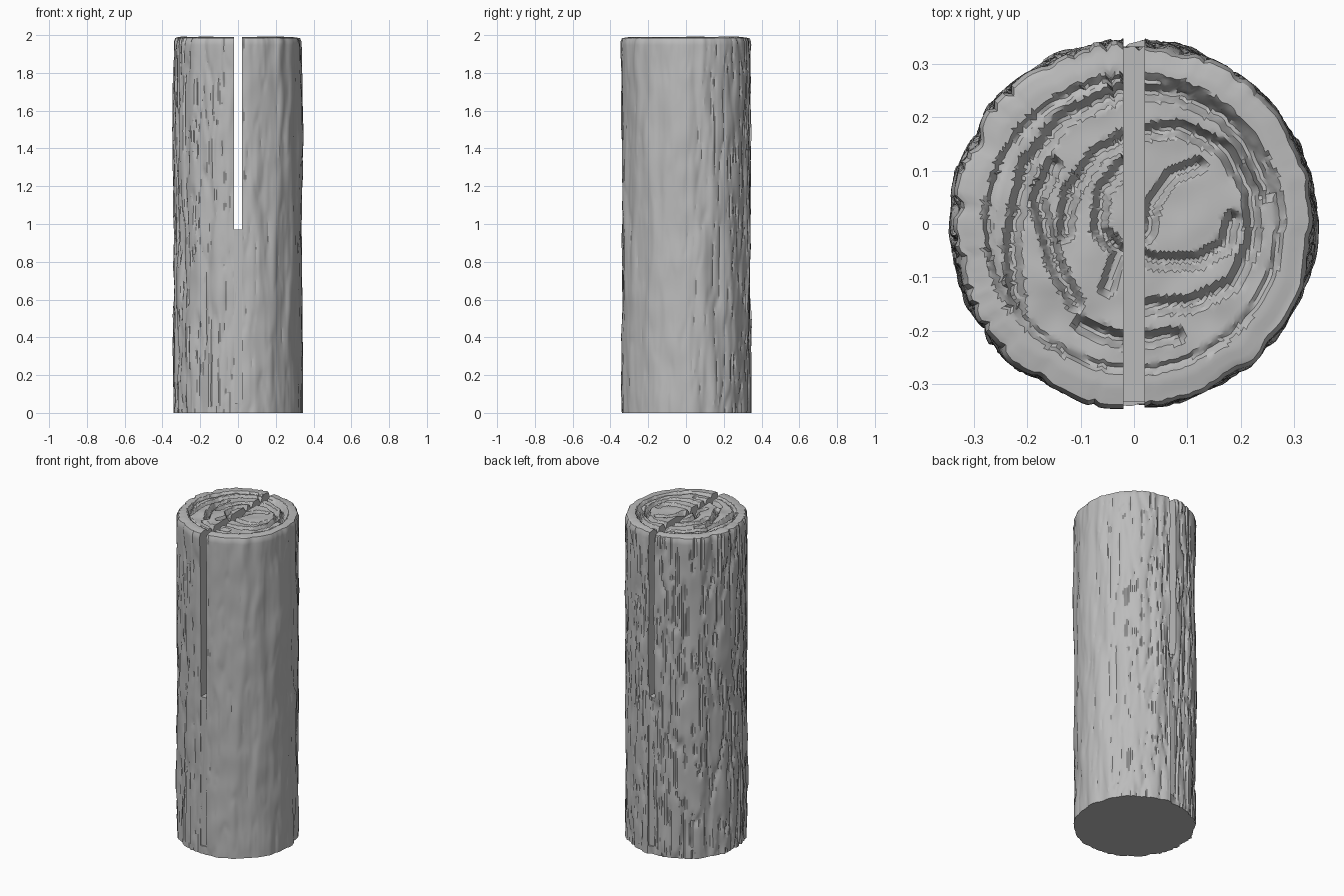
import bpy, bmesh, math
from mathutils import Vector, noise
from mathutils.geometry import intersect_point_line

cube = bpy.data.objects.get("Cube")
if cube:
    bpy.data.objects.remove(cube, do_unlink=True)

SEGS, ROWS, RINGS = 200, 110, 48
RADIUS, TOP = 0.338, 1.99

# Carved growth-ring grooves on the cut end, as paths
GROOVES = [[Vector((x, y, 0)) for x, y in path] for path in (
    [(-.22, -.17), (-.23, -.03), (-.2, .11), (-.13, .2), (-.02, .25), (.08, .245), (.17, .2), (.22, .13), (.25, .06)],
    [(-.13, -.02), (-.12, .06), (-.07, .13), (0, .17), (.09, .18), (.17, .14), (.22, .06), (.225, -.03),
     (.19, -.11), (.11, -.15), (.02, -.155)],
    [(-.15, .11), (-.18, .05), (-.15, -.07), (-.11, -.15)],
    [(-.1, -.19), (-.02, -.22), (.08, -.21)],
    [(-.02, .11), (-.06, .06), (-.065, -.01), (-.03, -.05), (.04, -.07), (.12, -.07), (.17, -.04), (.185, .01)],
    [(.12, .11), (.07, .09), (.035, .04), (.025, -.02)],
    [(-.05, -.12), (-.03, -.06)],
)]


def path_distance(p, path):
    best = 1.0
    for a, b in zip(path, path[1:]):
        q, t = intersect_point_line(p, a, b)
        q = a if t < 0 else b if t > 1 else q
        best = min(best, (p - q).length)
    return best


def bark_radius(angle, z):
    """Long upright plates of bark with deep narrow fissures."""
    c, s = math.cos(angle), math.sin(angle)
    wander = 0.35 * noise.noise(Vector((c * 3, s * 3, z * 4)))
    plate = noise.noise(Vector((c * 5 + wander, s * 5 + wander, z * 1.7)))
    crack = noise.noise(Vector((c * 9 + wander, s * 9 - wander, z * 2.2 + 7)))
    lump = noise.noise(Vector((c * 4, s * 4, z * 7 + 3)))
    rough = 0.6 + 0.4 * math.cos(angle - 2.6)
    fissure = max(0.0, 1 - abs(crack) * 6)
    r = RADIUS + 0.013 * plate + 0.004 * lump + rough * (0.006 - 0.014 * fissure)
    return r - 0.012 * max(0.0, (z - TOP + 0.03) / 0.03) ** 2


def end_height(x, y, share):
    """Flat rim, thin circular cut, then a carved, slightly uneven heart."""
    r = math.hypot(x, y)
    z = TOP + 0.006 * noise.noise(Vector((x * 6, y * 6, 1)))
    if share > 0.9:
        z -= 0.006 * (share - 0.9) / 0.1
    if r < 0.28:
        z -= 0.008
        z -= 0.01 * max(0.0, 1 - abs(r - 0.272) / 0.008)
        z += 0.006 * noise.noise(Vector((x * 14, y * 14, 5)))
    if r < 0.27:
        d = min(path_distance(Vector((x, y, 0)), g) for g in GROOVES)
        z -= 0.03 * min(1.0, max(0.0, (0.016 - d) / 0.010))
    return z


# Log body: bark wall, carved top and flat base
bm = bmesh.new()
angles = [math.tau * i / SEGS for i in range(SEGS)]
loops = []
for j in range(ROWS):
    z = (TOP - 0.006) * j / (ROWS - 1)
    loops.append([bm.verts.new((bark_radius(a, z) * math.cos(a), bark_radius(a, z) * math.sin(a), z))
                  for a in angles])
rim = [v.co.copy() for v in loops[-1]]
for k in range(RINGS - 1, 0, -1):
    share = k / RINGS
    loops.append([bm.verts.new((p.x * share, p.y * share, end_height(p.x * share, p.y * share, share)))
                  for p in rim])
for low, high in zip(loops, loops[1:]):
    for i in range(SEGS):
        n = (i + 1) % SEGS
        bm.faces.new((low[i], low[n], high[n], high[i]))
bm.faces.new(loops[-1])
bm.faces.new(loops[0][::-1])
mesh = bpy.data.meshes.new("log")
bm.to_mesh(mesh)
bm.free()
log = bpy.data.objects.new("log", mesh)
bpy.context.collection.objects.link(log)

wood = bpy.data.materials.new("grey wood")
wood.use_nodes = True
wood.diffuse_color = (0.5, 0.5, 0.5, 1)
wood.node_tree.nodes["Principled BSDF"].inputs["Base Color"].default_value = (0.5, 0.5, 0.5, 1)
mesh.materials.append(wood)


def cut_box(name, centre, size):
    bpy.ops.mesh.primitive_cube_add(size=1, location=centre)
    cutter = bpy.context.object
    cutter.name, cutter.scale, cutter.hide_render = name, size, True
    bpy.context.view_layer.update()
    mod = log.modifiers.new(name, "BOOLEAN")
    mod.operation, mod.solver, mod.object = "DIFFERENCE", "EXACT", cutter
    bpy.context.view_layer.objects.active = log
    bpy.ops.object.modifier_apply(modifier=name)
    bpy.data.objects.remove(cutter, do_unlink=True)


# Saw slot through the upper half, with shallow scores running on below
cut_box("saw_slot", (0, 0, 1.57), (0.04, 1, 1.2))
for side in (-1, 1):
    cut_box("score", (0, side * 0.433, 0.56), (0.04, 0.2, 1.02))

bpy.ops.object.select_all(action="DESELECT")
log.select_set(True)
bpy.context.view_layer.objects.active = log
bpy.ops.object.shade_smooth_by_angle(angle=math.radians(30))
